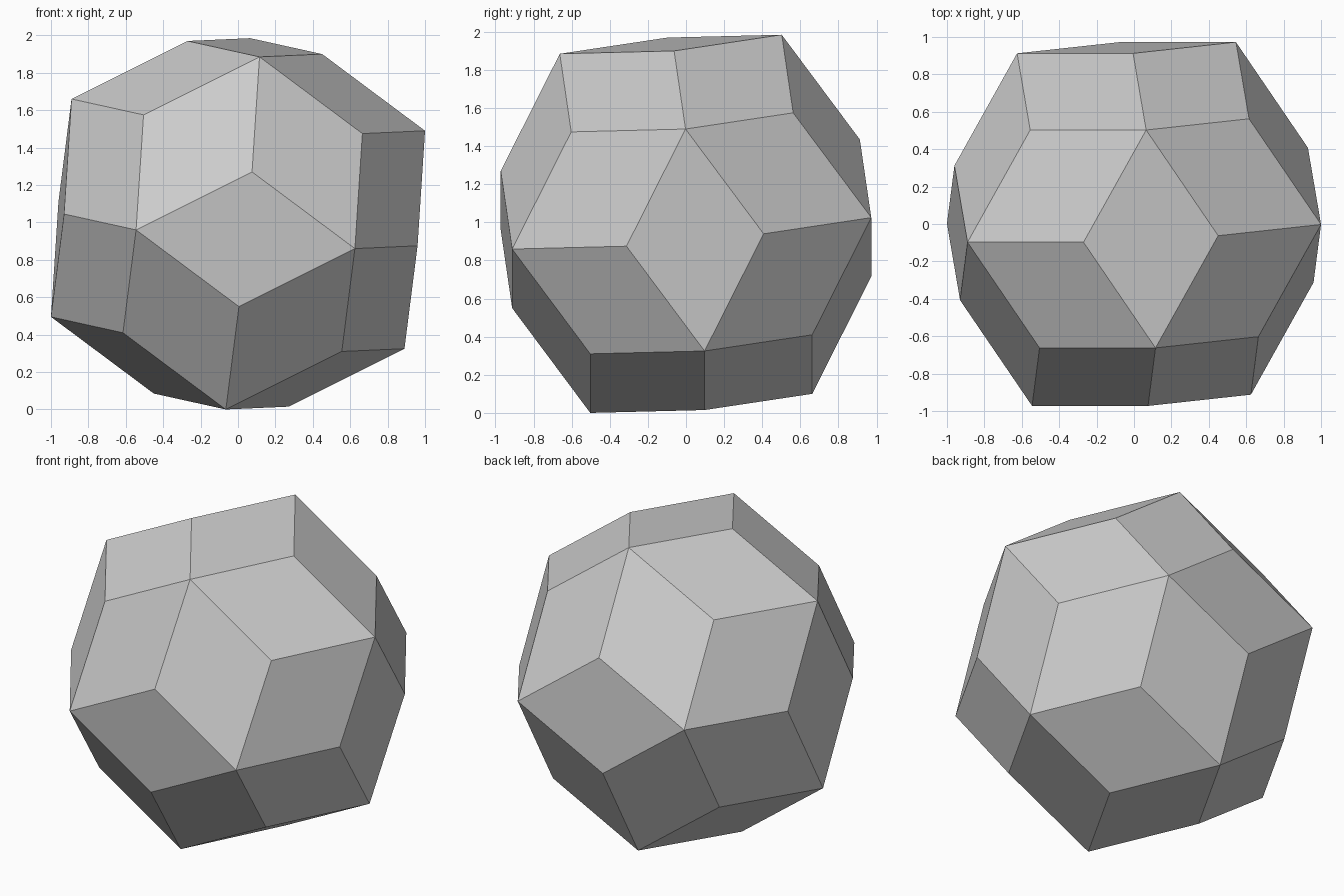
import bpy, bmesh
from itertools import combinations
from mathutils import Vector

if "Cube" in bpy.data.objects:
    bpy.data.objects.remove(bpy.data.objects["Cube"])

# Six edge directions of the tilted rhombic solid (30 equal rhombi)
edges = [Vector(v) for v in (
    (0.04, 0.31, 0.615), (0.62, 0.0, 0.31), (0.385, -0.565, -0.085),
    (0.07, -0.41, 0.55), (0.55, 0.06, -0.41), (0.335, 0.60, 0.015))]
centre = Vector((0, 0, sum(abs(e.z) for e in edges) / 2))

# Every pair of directions spans two opposite rhombic faces
bm = bmesh.new()
for a, b in combinations(edges, 2):
    normal = a.cross(b)
    offset = Vector((0, 0, 0))
    for e in edges:
        if e is not a and e is not b:
            offset += e * (0.5 if e.dot(normal) > 0 else -0.5)
    corners = [(-a - b) / 2, (a - b) / 2, (a + b) / 2, (b - a) / 2]
    bm.faces.new([bm.verts.new(centre + offset + c) for c in corners])
    bm.faces.new([bm.verts.new(centre - offset + c) for c in reversed(corners)])

# Weld the rhombi into one closed shell
bmesh.ops.remove_doubles(bm, verts=bm.verts[:], dist=0.001)
bmesh.ops.recalc_face_normals(bm, faces=bm.faces[:])
mesh = bpy.data.meshes.new("rhombic_solid")
bm.to_mesh(mesh)
bm.free()

# Plain grey surface
grey = bpy.data.materials.new("light grey")
grey.diffuse_color = (0.6, 0.6, 0.6, 1)
grey.use_nodes = True
grey.node_tree.nodes["Principled BSDF"].inputs["Base Color"].default_value = grey.diffuse_color
mesh.materials.append(grey)
solid = bpy.data.objects.new("rhombic_solid", mesh)
bpy.context.collection.objects.link(solid)
